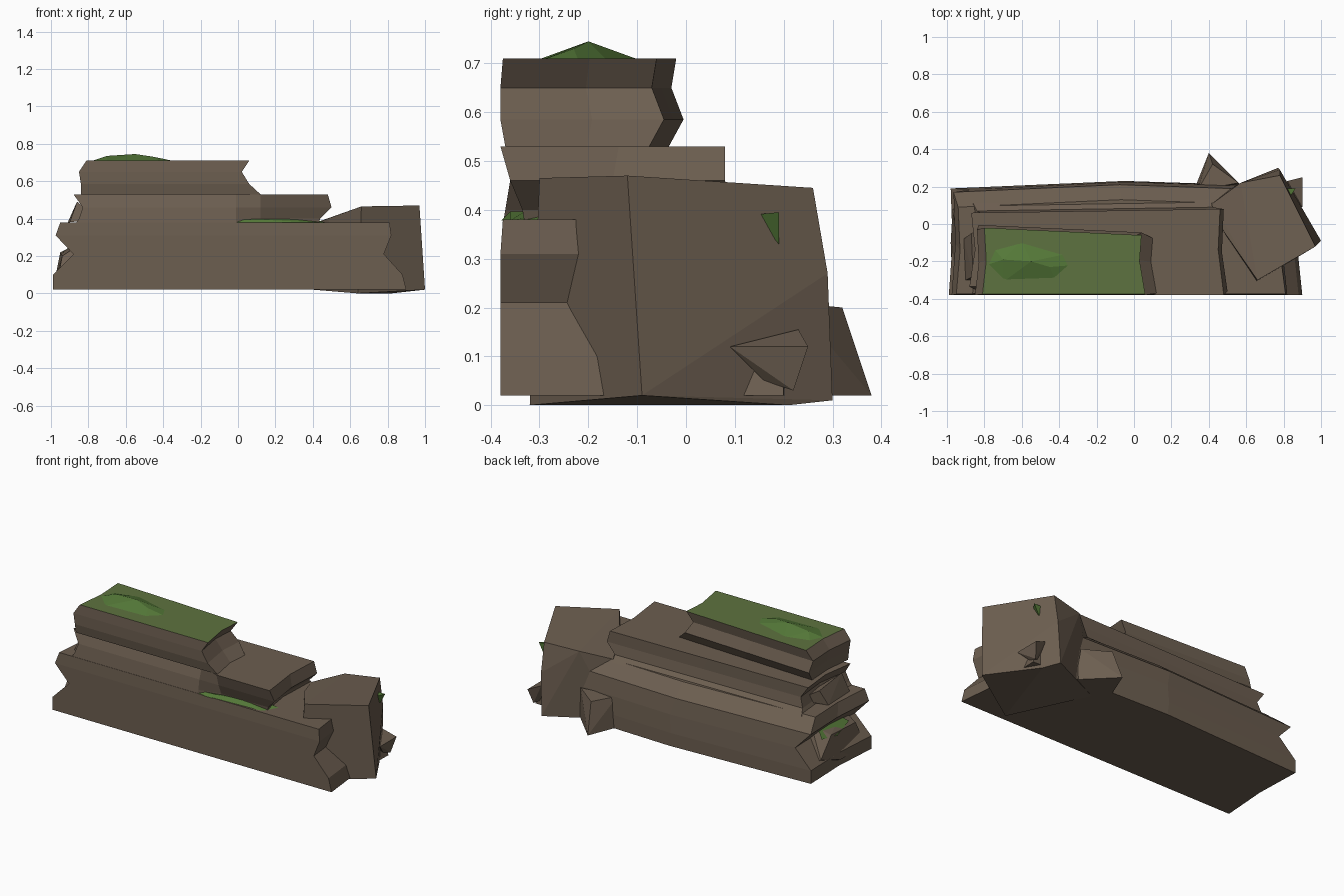
import bpy, bmesh


def material(name, rgb):
    m = bpy.data.materials.new(name)
    m.diffuse_color = (*rgb, 1)
    return m


ROCK = material("rock", (0.15, 0.112, 0.08))
MOSS_TINT = material("moss_tint", (0.11, 0.17, 0.05))
MOSS = material("moss", (0.09, 0.19, 0.04))


def finish(name, bm, mats):
    bmesh.ops.recalc_face_normals(bm, faces=bm.faces)
    me = bpy.data.meshes.new(name)
    bm.to_mesh(me)
    bm.free()
    for m in mats:
        me.materials.append(m)
    ob = bpy.data.objects.new(name, me)
    bpy.context.collection.objects.link(ob)
    return ob


def slab(name, levels, split=0.0, skew=0.0, bulge=0.0, end_mid=(0, 0), top_mossy=False):
    """Stack of rings; level = z, x left, x right, front y left, front y right, back y."""
    bm = bmesh.new()
    rings = []
    for z, xl, xr, fl, fr, yb in levels:
        mid = (fl + yb) / 2
        pts = [(xl, fl), (split - 0.05, fl), (split + 0.08, fr), (xr, fr),
               (xr + end_mid[1], mid), (xr - 0.02, yb + skew),
               ((xl + xr) / 2, yb + skew / 2 + bulge), (xl + 0.01, yb),
               (xl + end_mid[0], mid)]
        rings.append([bm.verts.new((x, y, z)) for x, y in pts])
    n = len(rings[0])
    for a, b in zip(rings, rings[1:]):
        for i in range(n):
            j = (i + 1) % n
            bm.faces.new((a[i], a[j], b[j], b[i]))
    bm.faces.new(rings[0][::-1])
    top = bm.faces.new(rings[-1])
    if top_mossy:
        top.material_index = 1
    return finish(name, bm, [ROCK, MOSS_TINT])


def chunk(name, pts, mat=ROCK):
    """Faceted convex stone around a few corner points."""
    bm = bmesh.new()
    for p in pts:
        bm.verts.new(p)
    res = bmesh.ops.convex_hull(bm, input=bm.verts)
    junk = [v for v in res["geom_interior"] if isinstance(v, bmesh.types.BMVert)]
    bmesh.ops.delete(bm, geom=junk, context='VERTS')
    bmesh.ops.dissolve_limit(bm, angle_limit=0.06, verts=bm.verts, edges=bm.edges)
    return finish(name, bm, [mat])


# Three stacked ledges with notched ends
slab("bottom_ledge", [
    (0.02, -0.99, 0.90, -0.38, -0.38, 0.19),
    (0.10, -0.99, 0.88, -0.38, -0.38, 0.19),
    (0.21, -0.88, 0.78, -0.38, -0.38, 0.185),
    (0.31, -0.975, 0.82, -0.38, -0.38, 0.17),
    (0.38, -0.95, 0.81, -0.375, -0.375, 0.09)],
    skew=0.01, bulge=0.035, end_mid=(0.02, -0.03))
slab("middle_ledge", [
    (0.37, -0.87, 0.43, -0.375, -0.33, 0.11),
    (0.40, -0.85, 0.44, -0.37, -0.335, 0.07),
    (0.46, -0.83, 0.50, -0.36, -0.36, 0.06),
    (0.53, -0.88, 0.48, -0.335, -0.38, 0.06)],
    split=0.04, skew=0.02, end_mid=(0.03, -0.03))
slab("top_ledge", [
    (0.53, -0.84, 0.12, -0.37, -0.37, -0.035),
    (0.585, -0.84, 0.06, -0.38, -0.38, -0.005),
    (0.65, -0.85, 0.02, -0.38, -0.38, -0.03),
    (0.71, -0.81, 0.06, -0.375, -0.375, -0.02)],
    split=-0.4, skew=-0.04, end_mid=(0.02, -0.03), top_mossy=True)

# Turned boulder at the right end
chunk("end_boulder", [
    (0.64, -0.32, 0.0), (1.0, -0.09, 0.02), (0.77, 0.30, 0.01), (0.40, 0.12, 0.02),
    (0.82, 0.21, 0.0), (0.66, -0.30, 0.465), (0.97, -0.12, 0.47), (0.78, 0.26, 0.445),
    (0.57, 0.22, 0.43), (0.42, 0.11, 0.38), (0.48, -0.04, 0.40), (0.78, 0.29, 0.27)])

# Small stones and spurs
chunk("back_spur", [
    (0.40, 0.38, 0.02), (0.32, 0.18, 0.02), (0.58, 0.20, 0.02), (0.41, 0.34, 0.12),
    (0.42, 0.32, 0.20), (0.34, 0.18, 0.20), (0.56, 0.22, 0.21), (0.47, 0.31, 0.04)])
chunk("right_spur", [
    (0.90, 0.09, 0.12), (0.90, 0.25, 0.12), (0.82, 0.23, 0.155), (0.88, 0.22, 0.03),
    (0.87, 0.16, 0.05), (0.78, 0.15, 0.08)])
chunk("left_lump", [
    (-0.97, -0.36, 0.04), (-0.98, -0.10, 0.06), (-0.97, 0.08, 0.12), (-0.94, -0.30, 0.20),
    (-0.95, -0.05, 0.22), (-0.85, 0.0, 0.27), (-0.85, -0.3, 0.26), (-0.85, 0.1, 0.05)])
chunk("ledge_end_stone", [
    (-0.90, -0.30, 0.38), (-0.91, -0.08, 0.38), (-0.86, -0.28, 0.49), (-0.87, -0.05, 0.47),
    (-0.75, -0.30, 0.40), (-0.75, 0.0, 0.40)])

# Moss patches
chunk("moss_mound", [
    (-0.79, -0.22, 0.705), (-0.75, -0.13, 0.705), (-0.60, -0.09, 0.705), (-0.36, -0.16, 0.705),
    (-0.33, -0.22, 0.705), (-0.42, -0.30, 0.705), (-0.70, -0.31, 0.705),
    (-0.70, -0.19, 0.735), (-0.55, -0.20, 0.745), (-0.45, -0.23, 0.73)], MOSS)
chunk("moss_strip", [
    (-0.27, -0.36, 0.378), (0.05, -0.378, 0.378), (0.42, -0.36, 0.378), (0.47, -0.27, 0.378),
    (0.08, -0.36, 0.397), (0.30, -0.33, 0.397), (0.42, -0.28, 0.393)], MOSS)
chunk("moss_right", [
    (0.80, 0.19, 0.395), (0.865, 0.19, 0.395), (0.83, 0.14, 0.39), (0.83, 0.19, 0.33)], MOSS)
chunk("moss_left", [
    (-0.93, -0.25, 0.225), (-0.955, -0.10, 0.20), (-0.935, 0.02, 0.215), (-0.87, -0.02, 0.275),
    (-0.87, -0.20, 0.275)], MOSS)
